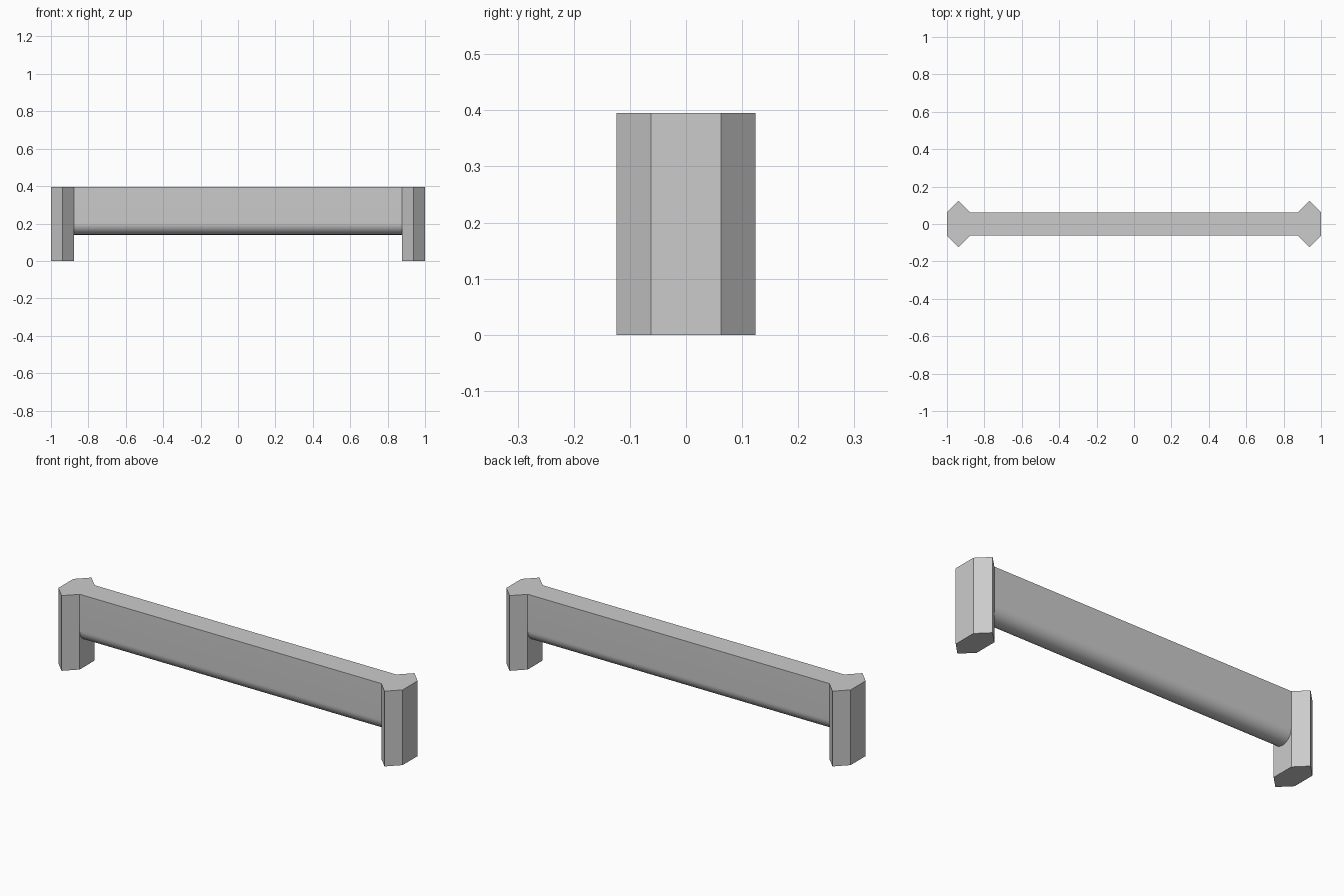
import bpy, bmesh, math
from mathutils import Vector

cube = bpy.data.objects.get("Cube")
if cube:
    bpy.data.objects.remove(cube, do_unlink=True)

HEIGHT = 0.395          # overall height
R = 0.062               # half thickness of beam and posts
POST_X = 1 - R          # post centre
BEAM_BOTTOM = 0.14

grey = bpy.data.materials.new("plain_grey")
grey.use_nodes = True
colour = (0.6, 0.6, 0.6, 1)
grey.diffuse_color = colour
grey.node_tree.nodes["Principled BSDF"].inputs["Base Color"].default_value = colour


def prism(name, profile, offset):
    """Extrude a closed profile into a solid."""
    bm = bmesh.new()
    face = bm.faces.new([bm.verts.new(p) for p in profile])
    new = bmesh.ops.extrude_face_region(bm, geom=[face])["geom"]
    moved = [v for v in new if isinstance(v, bmesh.types.BMVert)]
    bmesh.ops.translate(bm, verts=moved, vec=Vector(offset))
    bmesh.ops.recalc_face_normals(bm, faces=bm.faces)
    mesh = bpy.data.meshes.new(name)
    bm.to_mesh(mesh)
    bm.free()
    mesh.materials.append(grey)
    obj = bpy.data.objects.new(name, mesh)
    bpy.context.collection.objects.link(obj)
    return obj


# Hexagonal end posts, pointed to the front and back
hexagon = [(R, -R), (R, R), (0, 2 * R), (-R, R), (-R, -R), (0, -2 * R)]
for name, side in (("left_post", 1), ("right_post", -1)):
    prism(name, [(side * POST_X + x, y, 0) for x, y in hexagon], (0, 0, HEIGHT))

# Beam with a half-round underside, butting against the posts
end = POST_X - R
steps = 32
arc = [math.pi * (1 + i / steps) for i in range(steps + 1)]
profile = [(-end, R * math.cos(a), BEAM_BOTTOM + R + R * math.sin(a)) for a in arc]
profile += [(-end, R, HEIGHT), (-end, -R, HEIGHT)]
beam = prism("beam", profile, (2 * end, 0, 0))
bpy.ops.object.select_all(action='DESELECT')
beam.select_set(True)
bpy.context.view_layer.objects.active = beam
bpy.ops.object.shade_smooth_by_angle(angle=math.radians(30))
